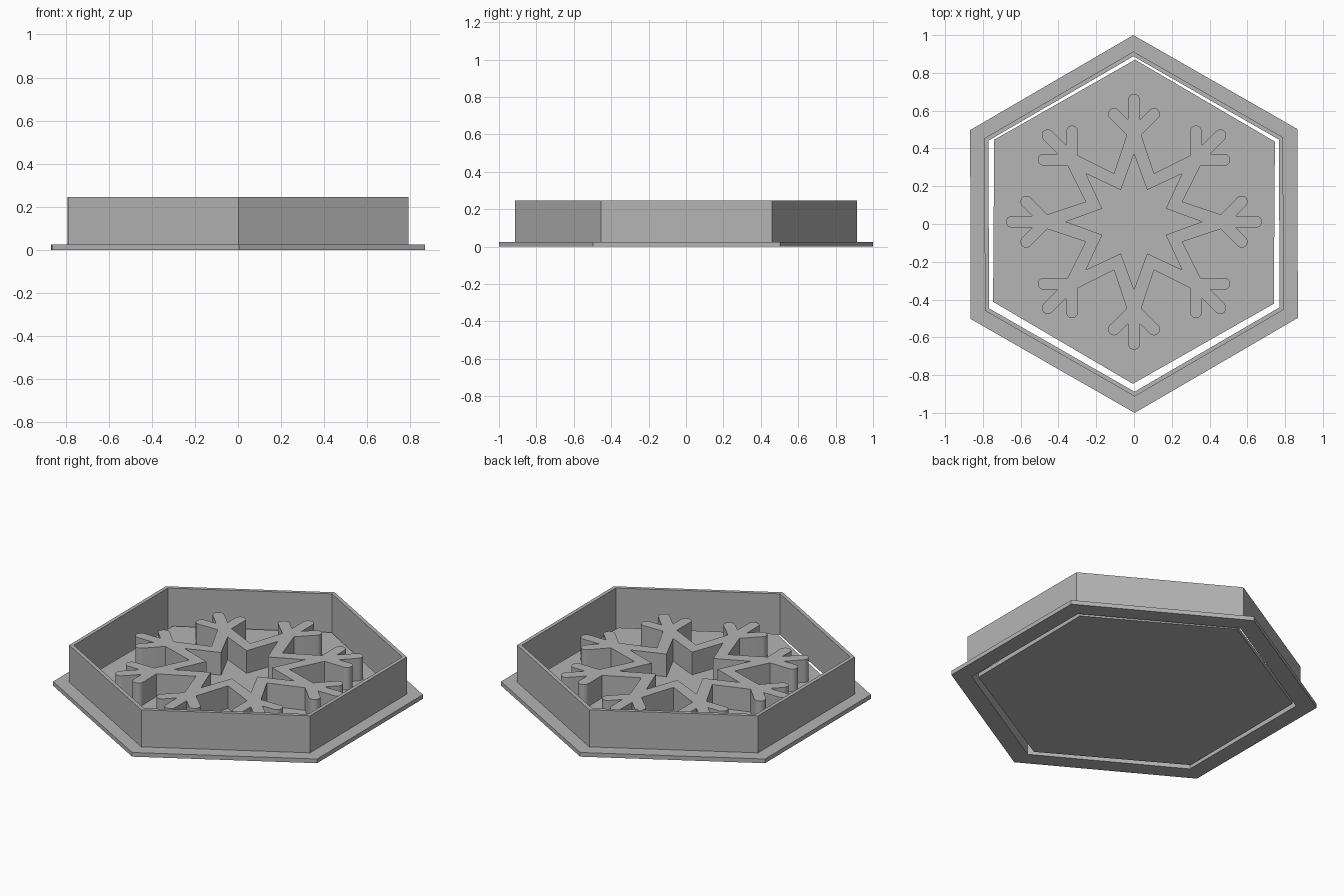
import bpy, bmesh, math
from mathutils import Matrix, Vector

cube = bpy.data.objects.get("Cube")
if cube:
    bpy.data.objects.remove(cube, do_unlink=True)

grey = bpy.data.materials.new("light grey plastic")
grey.use_nodes = True
COLOUR = (0.46, 0.46, 0.46, 1)
grey.diffuse_color = COLOUR
grey.node_tree.nodes["Principled BSDF"].inputs["Base Color"].default_value = COLOUR


def add_object(name, data):
    obj = bpy.data.objects.new(name, data)
    bpy.context.collection.objects.link(obj)
    data.materials.append(grey)
    return obj


def prism(name, loops, bottom, top):
    """Upright solid from flat outlines; inner outlines become holes."""
    curve = bpy.data.curves.new(name, "CURVE")
    curve.dimensions = "2D"
    curve.fill_mode = "BOTH"
    curve.extrude = (top - bottom) / 2
    for loop in loops:
        spline = curve.splines.new("POLY")
        spline.points.add(len(loop) - 1)
        for point, co in zip(spline.points, loop):
            point.co = (co[0], co[1], 0, 1)
        spline.use_cyclic_u = True
    obj = add_object(name, curve)
    obj.location = (0, 0.012, (top + bottom) / 2)
    bpy.ops.object.select_all(action="DESELECT")
    obj.select_set(True)
    bpy.context.view_layer.objects.active = obj
    bpy.ops.object.convert(target="MESH")
    obj = bpy.context.object
    bm = bmesh.new()
    bm.from_mesh(obj.data)
    bmesh.ops.remove_doubles(bm, verts=bm.verts, dist=0.0001)
    bmesh.ops.recalc_face_normals(bm, faces=bm.faces)
    bm.to_mesh(obj.data)
    bm.free()
    obj.select_set(True)
    bpy.ops.object.shade_smooth_by_angle(angle=math.radians(30))
    return obj


def polar(radius, degrees):
    a = math.radians(degrees)
    return Vector((radius * math.cos(a), radius * math.sin(a)))


def arc(centre, radius, start, end, steps):
    return [Vector(centre) + polar(radius, start + (end - start) * i / steps)
            for i in range(steps + 1)]


# Hexagonal cutter frame: an L-shaped section swept round six sides
BASE = 0.025
section = [(0.888, 0), (1, 0), (1, BASE), (0.913, BASE), (0.913, 0.245), (0.888, 0.245)]
bm = bmesh.new()
verts = [bm.verts.new((0, r, z)) for r, z in section]
edges = [bm.edges.new((v, verts[(i + 1) % len(verts)])) for i, v in enumerate(verts)]
bmesh.ops.spin(bm, geom=verts + edges, cent=(0, 0, 0), axis=(0, 0, 1),
               angle=math.tau, steps=6, use_merge=True)
bmesh.ops.remove_doubles(bm, verts=bm.verts, dist=0.0001)
bmesh.ops.recalc_face_normals(bm, faces=bm.faces)
mesh = bpy.data.meshes.new("cutter_frame")
bm.to_mesh(mesh)
bm.free()
frame = add_object("cutter_frame", mesh)
frame.rotation_euler.z = math.radians(0.2)

# Loose stamp plate inside the frame
plate = prism("stamp_plate", [[polar(0.858, 89.6 + 60 * i) for i in range(6)]], 0, BASE)

# Raised snowflake: half an arm, mirrored, then repeated eight times
W = 0.0315
half = [polar(0.277, 67.5), Vector((0.038, 0.46))]
half += arc((0.106, 0.57), W, -45, 135, 12)
half += [Vector((W, 0.54))]
half += arc((0, 0.646), W, 0, 90, 6)
mirrored = [Vector((-p.x, p.y)) for p in reversed(half[1:-1])]
outline = []
for i in range(8):
    turn = Matrix.Rotation(math.radians(45 * i), 2)
    outline += [turn @ p for p in half + mirrored]
star_hole = [polar(0.36 if i % 2 == 0 else 0.182, 22.5 * i) for i in range(16)]
prism("snowflake_relief", [outline, star_hole], BASE, 0.16)
